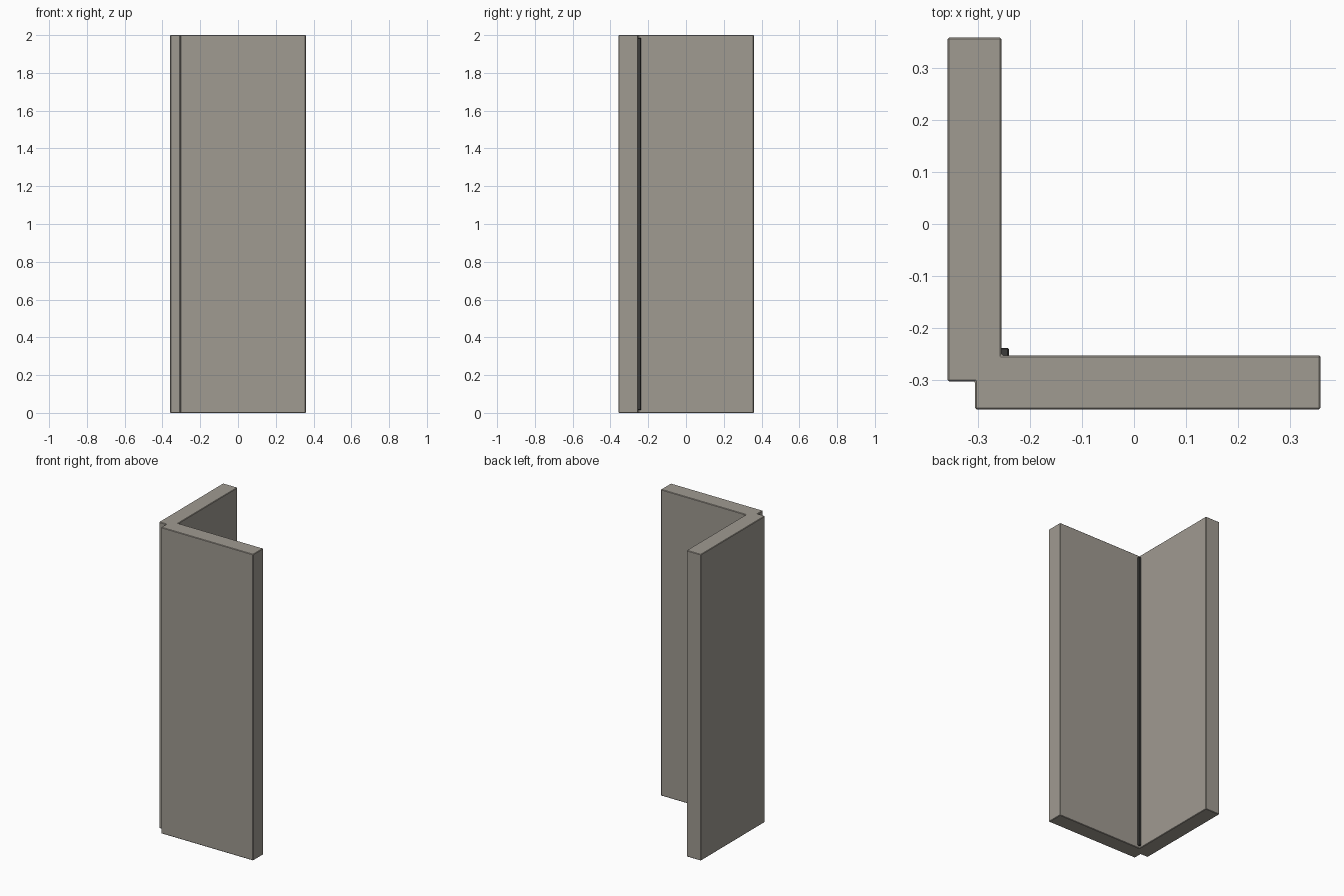
import bpy
import bmesh

cube = bpy.data.objects.get("Cube")
if cube:
    bpy.data.objects.remove(cube, do_unlink=True)


def material(name, rgb):
    mat = bpy.data.materials.new(name)
    mat.use_nodes = True
    mat.diffuse_color = (*rgb, 1)
    mat.node_tree.nodes["Principled BSDF"].inputs["Base Color"].default_value = (*rgb, 1)
    return mat


def extrude_profile(name, points, bottom, top, bevel, mat):
    """Extrude a plan outline upwards and soften its edges."""
    mesh = bpy.data.meshes.new(name)
    bm = bmesh.new()
    face = bm.faces.new([bm.verts.new((x, y, bottom)) for x, y in points])
    side = bmesh.ops.extrude_face_region(bm, geom=[face])["geom"]
    verts = [v for v in side if isinstance(v, bmesh.types.BMVert)]
    bmesh.ops.translate(bm, vec=(0, 0, top - bottom), verts=verts)
    bmesh.ops.recalc_face_normals(bm, faces=bm.faces[:])
    bm.to_mesh(mesh)
    bm.free()
    mesh.materials.append(mat)
    obj = bpy.data.objects.new(name, mesh)
    bpy.context.collection.objects.link(obj)
    mod = obj.modifiers.new("Soft edges", "BEVEL")
    mod.width = bevel
    mod.segments = 1
    mod.limit_method = "ANGLE"
    return obj


stone = material("warm grey stone", (0.35, 0.325, 0.285))
seal = material("dark grey seal", (0.045, 0.045, 0.043))

# Two wall slabs meeting in a corner, with a notch on the outer edge
left, front, far = -0.359, -0.357, 0.359
inner_x, inner_y = -0.255, -0.253
notch_x, notch_y = -0.306, -0.303
extrude_profile("corner_wall", [
    (notch_x, front), (far, front), (far, inner_y), (inner_x, inner_y),
    (inner_x, far), (left, far), (left, notch_y), (notch_x, notch_y),
], 0, 2, 0.003, stone)

# Thin strip filling the inside corner
end_x, end_y = inner_x + 0.014, inner_y + 0.014
extrude_profile("corner_seal", [
    (inner_x - 0.005, inner_y - 0.005), (end_x, inner_y - 0.005),
    (end_x, end_y), (inner_x - 0.005, end_y),
], 0.015, 1.985, 0.002, seal)
